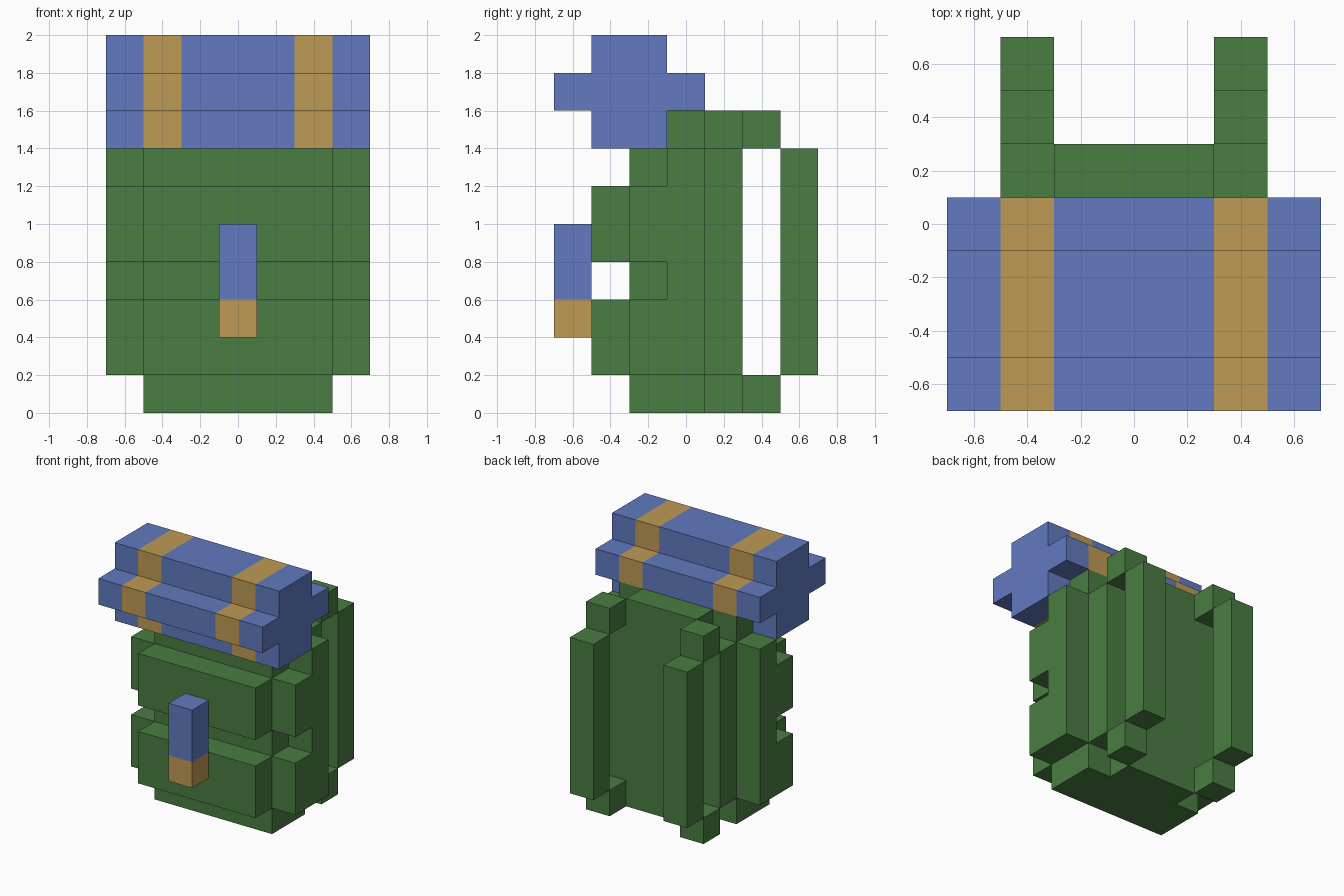
import bpy
import bmesh

if "Cube" in bpy.data.objects:
    bpy.data.objects.remove(bpy.data.objects["Cube"], do_unlink=True)


def material(name, rgb):
    mat = bpy.data.materials.new(name)
    mat.use_nodes = True
    mat.diffuse_color = (*rgb, 1)
    bsdf = mat.node_tree.nodes["Principled BSDF"]
    bsdf.inputs["Base Color"].default_value = (*rgb, 1)
    bsdf.inputs["Roughness"].default_value = 0.9
    return mat


GREEN = material("canvas green", (0.067, 0.205, 0.054))
BLUE = material("blanket blue", (0.122, 0.195, 0.527))
TAN = material("leather tan", (0.515, 0.328, 0.091))


def prism(name, outline, axis, stations, mats, bands=None):
    """Extrude a 2D outline through stations along an axis; bands gives a material per segment."""
    def place(p, s):
        return (s, p[0], p[1]) if axis == "x" else (p[0], p[1], s)

    bm = bmesh.new()
    rings = [[bm.verts.new(place(p, s)) for p in outline] for s in stations]
    n = len(outline)
    bands = bands or [0] * (len(stations) - 1)
    for a, b, band in zip(rings, rings[1:], bands):
        for i in range(n):
            j = (i + 1) % n
            bm.faces.new((a[i], a[j], b[j], b[i])).material_index = band
    bm.faces.new(rings[0]).material_index = bands[0]
    bm.faces.new(rings[-1]).material_index = bands[-1]
    bmesh.ops.recalc_face_normals(bm, faces=bm.faces)
    mesh = bpy.data.meshes.new(name)
    bm.to_mesh(mesh)
    bm.free()
    for mat in mats:
        mesh.materials.append(mat)
    obj = bpy.data.objects.new(name, mesh)
    bpy.context.collection.objects.link(obj)
    return obj


def rect(x0, x1, y0, y1):
    return [(x0, y0), (x1, y0), (x1, y1), (x0, y1)]


def notched(front):
    """Plan of an end layer with its two back corners cut away."""
    return [(-.5, front), (.5, front), (.5, .1), (.3, .1),
            (.3, .3), (-.3, .3), (-.3, .1), (-.5, .1)]


# Main bag: base, body and top
prism("bag_base", notched(-.3), "z", [0, .2], [GREEN])
prism("bag_body", rect(-.5, .5, -.3, .3), "z", [.2, 1.4], [GREEN])
prism("bag_top", notched(-.1), "z", [1.4, 1.6], [GREEN])

# Front pockets
prism("lower_front_pocket", rect(-.5, .5, -.5, -.3), "z", [.2, .6], [GREEN])
prism("upper_front_pocket", rect(-.5, .5, -.5, -.3), "z", [.8, 1.2], [GREEN])

# Side pockets and shoulder straps on both sides
pocket = [(-.3, .2), (.1, .2), (.1, 1.4), (-.1, 1.4), (-.1, 1.2),
          (-.3, 1.2), (-.3, .8), (-.1, .8), (-.1, .6), (-.3, .6)]
for side, s in (("left", 1), ("right", -1)):
    prism(side + "_side_pocket", pocket, "x", [.5 * s, .7 * s], [GREEN])
    x0, x1 = sorted((.3 * s, .5 * s))
    prism(side + "_shoulder_strap", rect(x0, x1, .5, .7), "z", [.2, 1.4], [GREEN])
    for end, z in (("lower", 0), ("upper", 1.4)):
        prism(f"{side}_{end}_strap_anchor", rect(x0, x1, .3, .5), "z",
              [z, z + .2], [GREEN])

# Rolled blanket with two leather bands
cross = [(-.5, 1.4), (-.1, 1.4), (-.1, 1.6), (.1, 1.6), (.1, 1.8), (-.1, 1.8),
         (-.1, 2), (-.5, 2), (-.5, 1.8), (-.7, 1.8), (-.7, 1.6), (-.5, 1.6)]
prism("blanket_roll", cross, "x", [-.7, -.5, -.3, .3, .5, .7],
      [BLUE, TAN], [0, 1, 0, 1, 0])

# Hanging front clasp with a leather tip
prism("front_clasp", rect(-.1, .1, -.7, -.5), "z", [.4, .6, 1],
      [BLUE, TAN], [1, 0])
